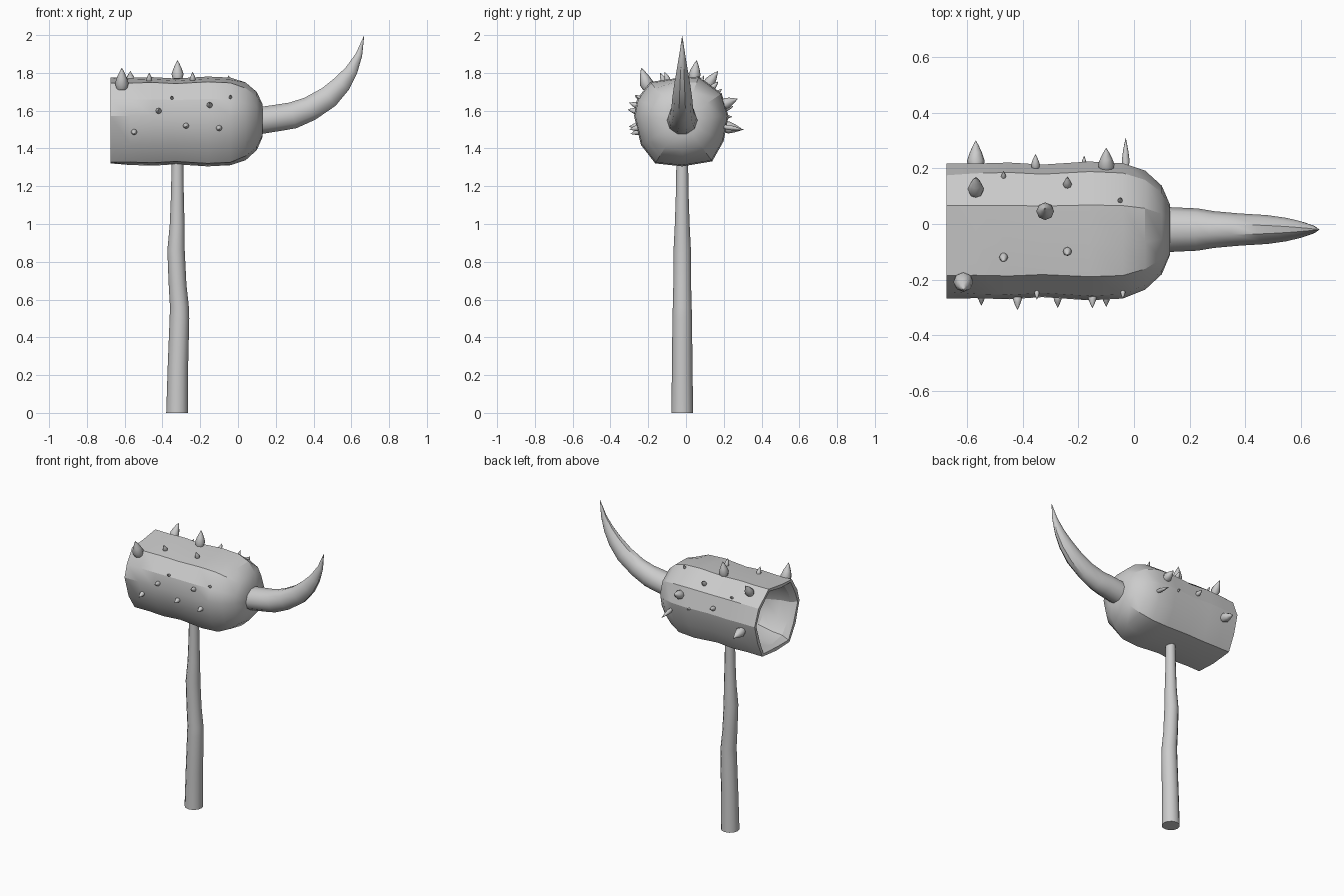
import bpy, bmesh, math
from mathutils import Vector

cube = bpy.data.objects.get("Cube")
if cube:
    bpy.data.objects.remove(cube)

grey = bpy.data.materials.new("plain grey")
grey.use_nodes = True
grey.diffuse_color = (0.6, 0.6, 0.6, 1)
grey.node_tree.nodes["Principled BSDF"].inputs["Base Color"].default_value = (0.6, 0.6, 0.6, 1)


def loft(name, rings, angle):
    """Skin a list of equal-length point rings and cap both ends."""
    bm = bmesh.new()
    loops = [[bm.verts.new(p) for p in ring] for ring in rings]
    n = len(rings[0])
    for a, b in zip(loops, loops[1:]):
        for i in range(n):
            j = (i + 1) % n
            bm.faces.new((a[i], a[j], b[j], b[i]))
    bm.faces.new(loops[0][::-1])
    bm.faces.new(loops[-1])
    bmesh.ops.recalc_face_normals(bm, faces=bm.faces)
    mesh = bpy.data.meshes.new(name)
    bm.to_mesh(mesh)
    bm.free()
    mesh.materials.append(grey)
    obj = bpy.data.objects.new(name, mesh)
    bpy.context.collection.objects.link(obj)
    bpy.ops.object.select_all(action='DESELECT')
    obj.select_set(True)
    bpy.context.view_layer.objects.active = obj
    bpy.ops.object.shade_smooth_by_angle(angle=math.radians(angle))
    return obj


def circle(centre, u, v, ru, rv, n):
    return [centre + u * ru * math.cos(t) + v * rv * math.sin(t)
            for t in (2 * math.pi * i / n for i in range(n))]


X, Y, Z = Vector((1, 0, 0)), Vector((0, 1, 0)), Vector((0, 0, 1))
CY, CZ = -0.02, 1.55

# Uneven log cross-section: angle in degrees, radius
SECTION = [(5, .246), (34, .252), (69, .247), (103, .225), (130, .264), (155, .264),
           (175, .256), (211, .255), (238, .27), (270, .245), (306, .27), (333, .246)]


def radial(deg):
    t = math.radians(deg)
    return Vector((0, math.cos(t), math.sin(t)))


def log_ring(x, scale, scallop=0.0, roundness=0.0):
    ring = []
    for i, (deg, r) in enumerate(SECTION):
        r = (r * (1 - roundness) + .25 * roundness) * scale * (1 + scallop * (-1) ** i)
        ring.append(Vector((x, CY, CZ)) + radial(deg) * r)
    return ring


# Hollow log head: bowl, scalloped rim, wavy body, faceted dome
bowl = [(-.40, .12), (-.42, .38), (-.48, .62), (-.57, .75), (-.64, .79)]
body = [(-.57, .97), (-.45, .985), (-.33, .955), (-.16, 1), (-.04, .975)]
dome = [(.04, .86), (.10, .64), (.13, .36)]
rings = [log_ring(x, s, .01, .6) for x, s in bowl]
rings += [log_ring(-.675, .87, .035), log_ring(-.675, .955, .02)]
rings += [log_ring(x, s) for x, s in body]
rings += [log_ring(x, s, 0, .5) for x, s in dome]
loft("hammer_head", rings, 25)

# Crooked handle: z, centre x, radius
handle = [(0, -.322, .058), (.25, -.318, .054), (.5, -.310, .052), (.56, -.310, .050),
          (.68, -.320, .047), (.86, -.328, .046), (1.0, -.322, .039), (1.15, -.321, .034),
          (1.38, -.320, .030)]
loft("handle", [circle(Vector((x, CY, z)), X, Y, r, r, 12) for z, x, r in handle], 40)

# Curved horn: centre x, centre z, radius in the bend plane, half width
horn = [(.10, 1.545, .075, .082), (.23, 1.565, .074, .076), (.29, 1.575, .074, .066),
        (.38, 1.61, .068, .058), (.48, 1.672, .062, .052), (.55, 1.742, .051, .042),
        (.60, 1.812, .036, .030), (.64, 1.895, .019, .016), (.667, 1.995, .001, .001)]
rings = []
for i, (x, z, r, w) in enumerate(horn):
    a, b = horn[max(i - 1, 0)], horn[min(i + 1, len(horn) - 1)]
    along = Vector((b[0] - a[0], 0, b[1] - a[1])).normalized()
    rings.append(circle(Vector((x, CY, z)), Y, along.cross(Y), w, r, 10))
loft("horn", rings, 40)


# Thorns
def surface_radius(deg):
    pts = SECTION + [(SECTION[0][0] + 360, SECTION[0][1])]
    deg = (deg - 5) % 360 + 5
    for (a, ra), (b, rb) in zip(pts, pts[1:]):
        if a <= deg <= b:
            half = math.radians(b - a) / 2
            f = (deg - a) / (b - a)
            return (ra + (rb - ra) * f) * (1 - (1 - math.cos(half)) * 4 * f * (1 - f))


def thorn(name, x, deg, r, length, tilt=0):
    out = radial(deg + tilt)
    base = Vector((x, CY, CZ)) + radial(deg) * surface_radius(deg) * .95
    v = out.cross(X)
    shape = [(0, .8), (.25, 1), (.55, .7), (.8, .35), (1, .02)]
    loft(name, [circle(base + out * length * h, X, v, r * s, r * s, 8) for h, s in shape], 50)


large = [(-.615, 137, .036, .115, -28), (-.32, 74, .032, .10, 8), (-.57, 54, .030, .095, 0),
         (-.57, -9, .032, .10, 0), (-.10, 21, .030, .085, 0), (-.03, -9, .014, .11, 0)]
small = [(-.47, 115), (-.24, 110), (-.24, 47), (-.42, 169), (-.15, 162),
         (-.55, 195), (-.275, 187), (-.10, 190), (-.355, 15)]
tiny = [(-.47, 38), (-.18, 4), (-.35, 153), (-.04, 152), (-.05, 64)]
for i, t in enumerate(large):
    thorn(f"large_thorn_{i + 1}", *t)
for i, t in enumerate(small):
    thorn(f"small_thorn_{i + 1}", *t, .016, .052)
for i, t in enumerate(tiny):
    thorn(f"tiny_thorn_{i + 1}", *t, .009, .034)
